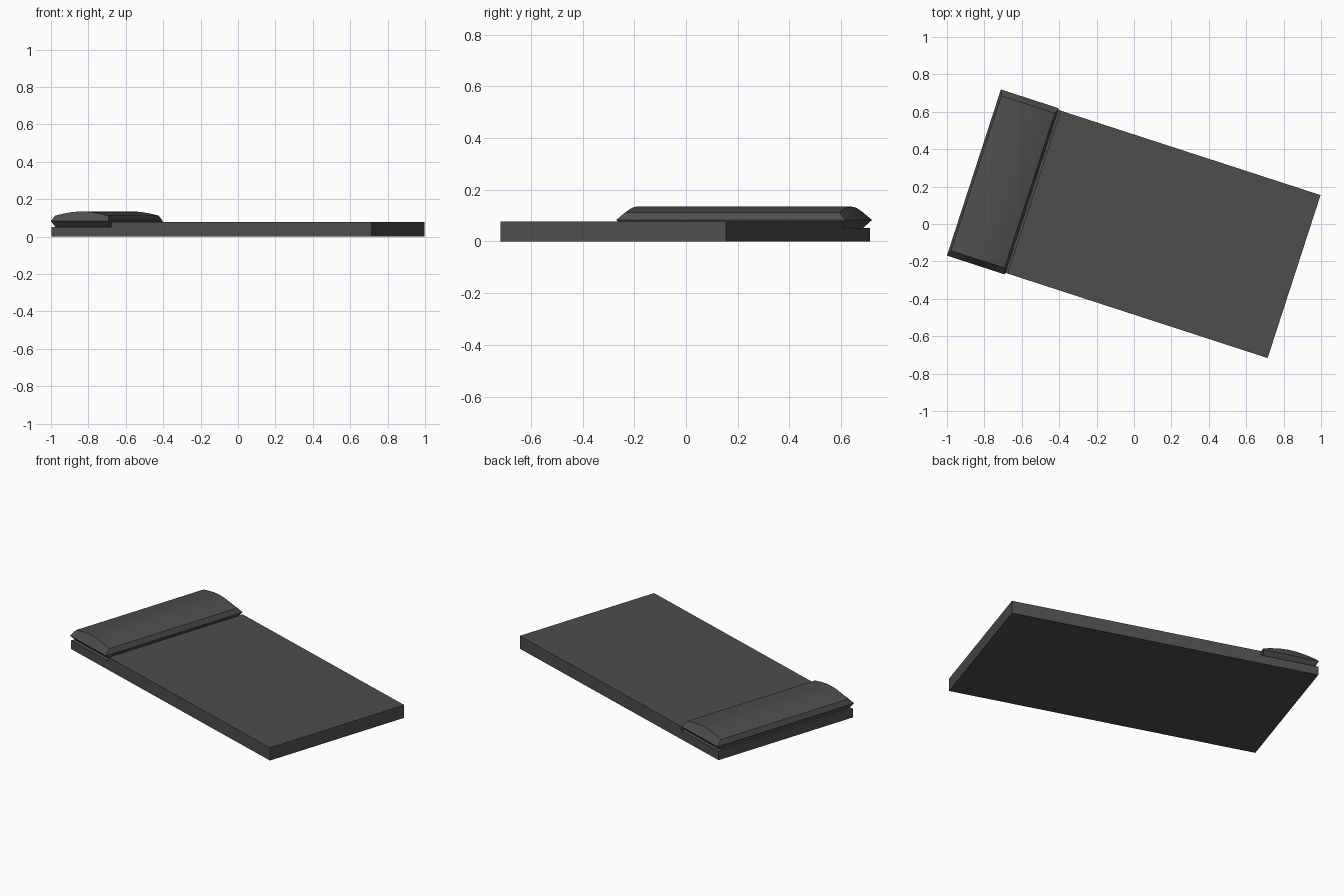
import bpy
import bmesh
from math import radians, sin, cos, pi
from mathutils import Matrix

cube = bpy.data.objects.get("Cube")
if cube:
    bpy.data.objects.remove(cube, do_unlink=True)

grey = bpy.data.materials.new("dark_grey")
grey.use_nodes = True
grey.diffuse_color = (0.075, 0.075, 0.075, 1)
grey.node_tree.nodes["Principled BSDF"].inputs["Base Color"].default_value = grey.diffuse_color

TURN = Matrix.Translation((0, -0.003, 0)) @ Matrix.Rotation(radians(-18), 4, 'Z')


def finish(name, bm):
    bmesh.ops.recalc_face_normals(bm, faces=bm.faces)
    bm.transform(TURN)
    mesh = bpy.data.meshes.new(name)
    bm.to_mesh(mesh)
    bm.free()
    mesh.materials.append(grey)
    obj = bpy.data.objects.new(name, mesh)
    bpy.context.collection.objects.link(obj)
    return obj


# Mattress: stepped side profile, lower under the pillow, extruded across the width
HALF_LEN, HALF_WID, STEP = 0.9, 0.458, -0.562
profile = [(-HALF_LEN, 0), (HALF_LEN, 0), (HALF_LEN, 0.077),
           (STEP, 0.077), (STEP, 0.052), (-HALF_LEN, 0.052)]
bm = bmesh.new()
side = bm.faces.new([bm.verts.new((x, -HALF_WID, z)) for x, z in profile])
extruded = bmesh.ops.extrude_face_region(bm, geom=[side])["geom"]
bmesh.ops.translate(bm, vec=(0, 2 * HALF_WID, 0),
                    verts=[g for g in extruded if isinstance(g, bmesh.types.BMVert)])
finish("mattress", bm)

# Pillow: stacked rings (half length, half width, height, arch rise)
CENTRE, COLS = -0.737, 6
rings = [(0.149, 0.435, 0.052, 0), (0.163, 0.467, 0.083, 0), (0.150, 0.435, 0.112, 0.023)]
bm = bmesh.new()
loops = []
for hx, hy, z, rise in rings:
    row = [(CENTRE - hx + 2 * hx * i / COLS, z + rise * sin(pi * i / COLS))
           for i in range(COLS + 1)]
    near = [bm.verts.new((x, -hy, h)) for x, h in row]
    far = [bm.verts.new((x, hy, h)) for x, h in row]
    loops.append((near, far))

# Sloped sides between the rings
for (near_a, far_a), (near_b, far_b) in zip(loops, loops[1:]):
    a, b = near_a + far_a[::-1], near_b + far_b[::-1]
    for i in range(len(a)):
        j = (i + 1) % len(a)
        bm.faces.new((a[i], a[j], b[j], b[i]))

# Flat underside and arched top
for near, far in (loops[0], loops[-1]):
    for i in range(COLS):
        bm.faces.new((near[i], near[i + 1], far[i + 1], far[i]))
pillow = finish("pillow", bm)

bpy.ops.object.select_all(action='DESELECT')
pillow.select_set(True)
bpy.context.view_layer.objects.active = pillow
bpy.ops.object.shade_smooth_by_angle(angle=radians(25))
